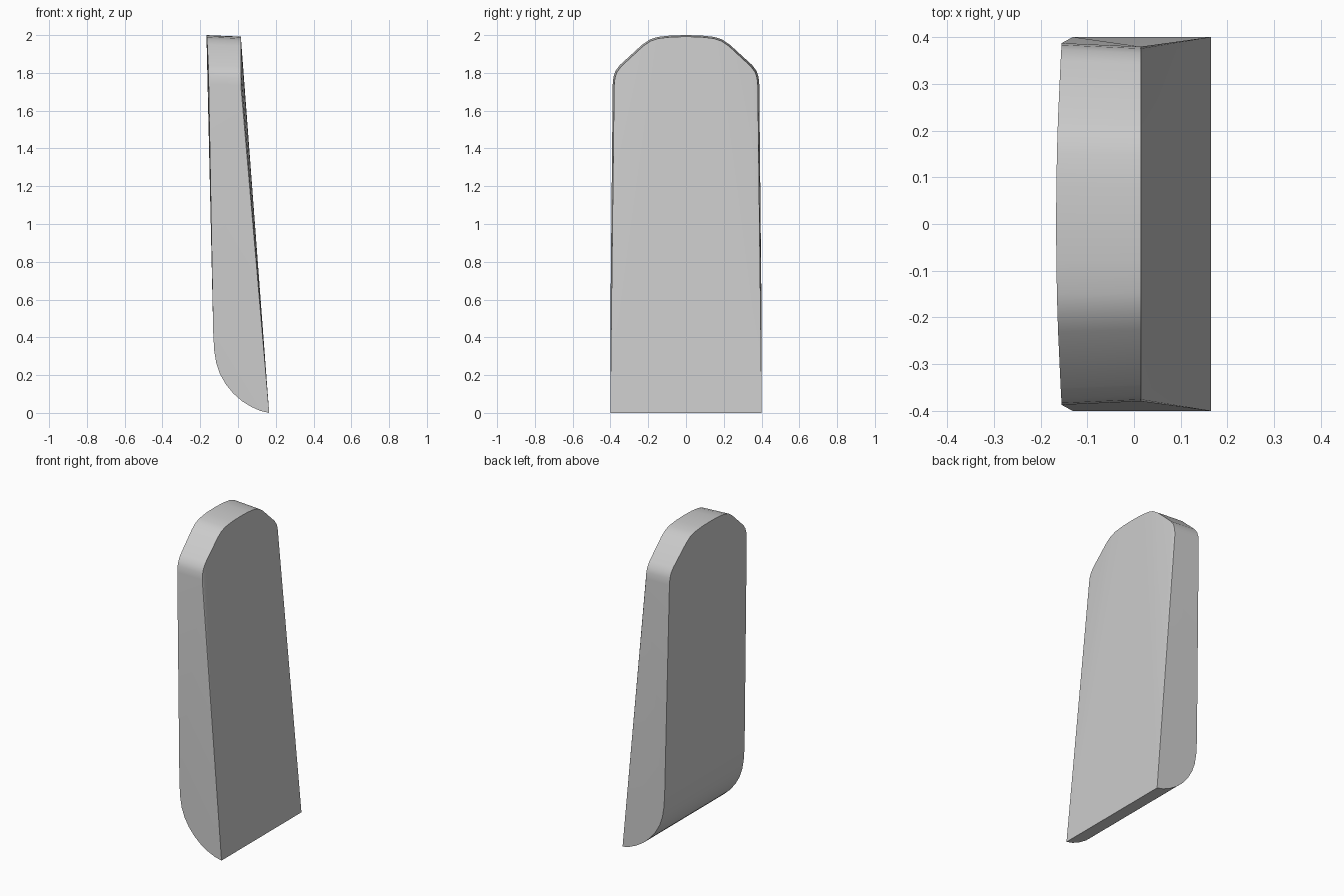
import bpy, bmesh, math

if "Cube" in bpy.data.objects:
    bpy.data.objects.remove(bpy.data.objects["Cube"], do_unlink=True)

# Plain grey material
grey = bpy.data.materials.new("plain grey")
grey.use_nodes = True
colour = (0.6, 0.6, 0.6, 1)
grey.diffuse_color = colour
grey.node_tree.nodes["Principled BSDF"].inputs["Base Color"].default_value = colour

# Half of the arched top (y, z), mirrored to the other side
half = [(0.386, 1.74), (0.382, 1.78), (0.372, 1.81), (0.35, 1.84),
        (0.23, 1.95), (0.19, 1.977), (0.15, 1.99), (0.08, 1.998)]
arch = half + [(0, 2)] + [(-y, z) for y, z in reversed(half)]

# Rounded heel running from the toe up the back (x, z)
heel = [(0.165, 0), (0.12, 0.01), (0.07, 0.032), (0.02, 0.063), (-0.025, 0.103),
        (-0.065, 0.152), (-0.095, 0.205), (-0.115, 0.262), (-0.126, 0.33), (-0.131, 0.42)]

bm = bmesh.new()
front = [bm.verts.new((0.015, y * 0.985, z - 0.008 * z / 2)) for y, z in arch]
back = [bm.verts.new((-0.167 + 0.08 * y * y, y * 1.005, z)) for y, z in arch]
left = [bm.verts.new((x, 0.401, z)) for x, z in heel]
right = [bm.verts.new((x, -0.401, z)) for x, z in heel]


def cap(rim, a, b):
    """Fan the arch from the two lower corners, meeting at the crown."""
    mid = len(rim) // 2
    for i in range(mid):
        bm.faces.new((a, rim[i], rim[i + 1]))
        bm.faces.new((b, rim[-1 - i], rim[-2 - i]))
    bm.faces.new((a, rim[mid], b))


def strip(p, q):
    for i in range(len(p) - 1):
        bm.faces.new((p[i], p[i + 1], q[i + 1], q[i]))


# Broad faces, arched rim, heel and flat sides
cap(front, left[0], right[0])
cap(back, left[-1], right[-1])
strip(front, back)
strip(left, right)
bm.faces.new(left + [back[0], front[0]])
bm.faces.new(right + [back[-1], front[-1]])
bmesh.ops.recalc_face_normals(bm, faces=bm.faces[:])

mesh = bpy.data.meshes.new("wedge_panel")
bm.to_mesh(mesh)
bm.free()
mesh.materials.append(grey)
panel = bpy.data.objects.new("wedge_panel", mesh)
bpy.context.collection.objects.link(panel)

# Smooth curves with crisp borders
bpy.ops.object.select_all(action="DESELECT")
panel.select_set(True)
bpy.context.view_layer.objects.active = panel
bpy.ops.object.shade_smooth_by_angle(angle=math.radians(30))
